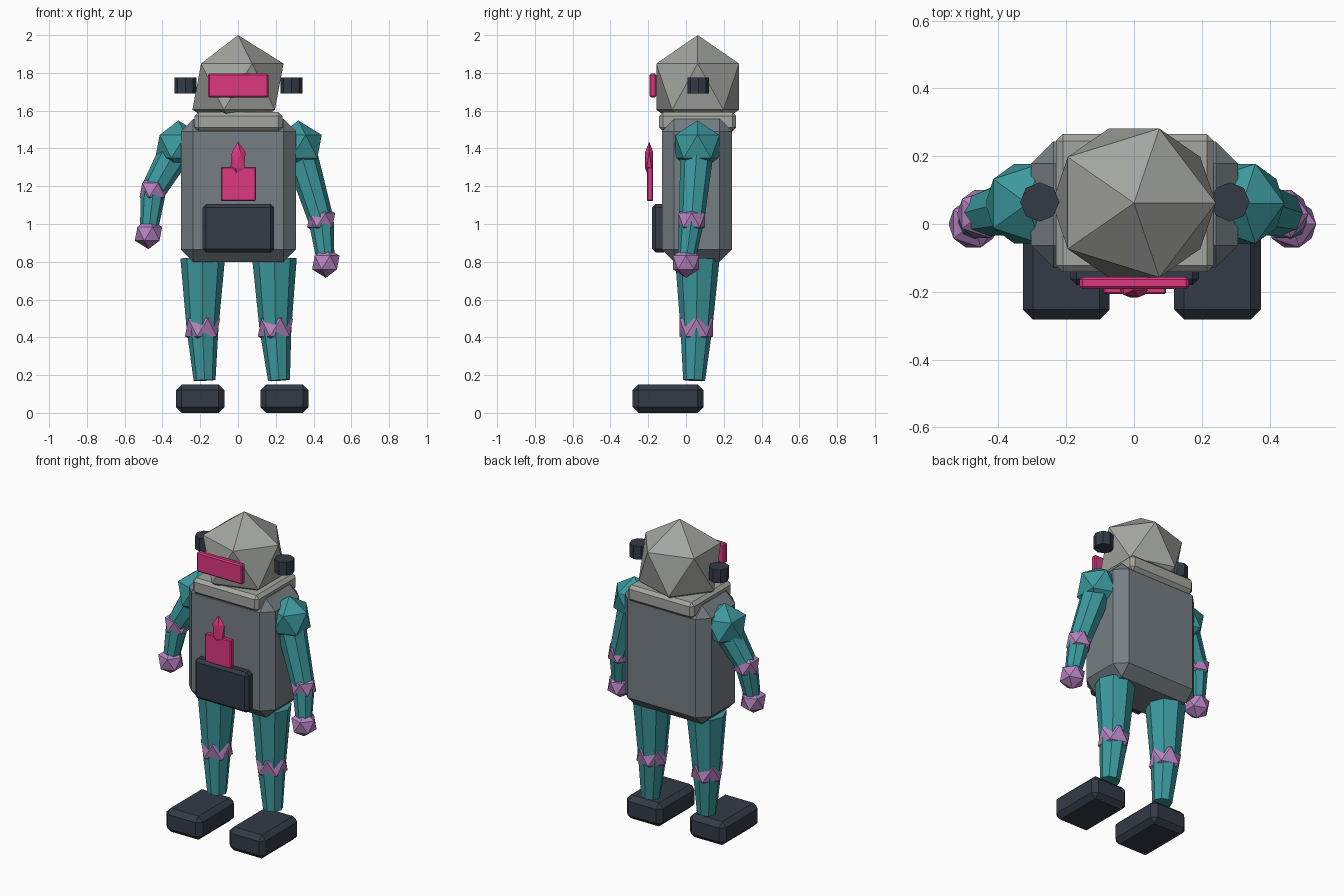
import bpy
from mathutils import Vector

cube = bpy.data.objects.get("Cube")
if cube:
    bpy.data.objects.remove(cube, do_unlink=True)


def make_material(name, rgb):
    mat = bpy.data.materials.new(name)
    mat.use_nodes = True
    mat.diffuse_color = (*rgb, 1)
    mat.node_tree.nodes["Principled BSDF"].inputs["Base Color"].default_value = (*rgb, 1)
    return mat


LIGHT_GREY = make_material("light_grey", (0.37, 0.38, 0.35))
STEEL = make_material("steel_grey", (0.18, 0.21, 0.23))
TEAL = make_material("teal", (0.045, 0.32, 0.34))
PURPLE = make_material("purple", (0.47, 0.23, 0.53))
PINK = make_material("pink", (0.72, 0.038, 0.21))
DARK = make_material("dark_slate", (0.033, 0.043, 0.063))


def finish(name, mat):
    obj = bpy.context.object
    obj.name = obj.data.name = name
    obj.data.materials.append(mat)
    return obj


def box(name, mat, low, high, bevel):
    """Chamfered box between two opposite corners."""
    low, high = Vector(low), Vector(high)
    bpy.ops.mesh.primitive_cube_add(size=1, location=(low + high) / 2)
    obj = finish(name, mat)
    for vert in obj.data.vertices:
        vert.co = vert.co * (high - low)
    mod = obj.modifiers.new("chamfer", "BEVEL")
    mod.width, mod.segments = bevel, 1
    return obj


def gem(name, mat, centre, radii):
    """Icosahedron stretched to the given radii."""
    bpy.ops.mesh.primitive_ico_sphere_add(subdivisions=1, radius=1, location=centre)
    obj = finish(name, mat)
    obj.scale = radii
    return obj


def limb(name, mat, bottom, top, r_bottom, r_top):
    """Eight-sided tapered limb between two points."""
    bottom, top = Vector(bottom), Vector(top)
    axis = top - bottom
    bpy.ops.mesh.primitive_cone_add(vertices=8, radius1=r_bottom, radius2=r_top,
                                    depth=axis.length, location=(bottom + top) / 2)
    obj = finish(name, mat)
    obj.rotation_mode = "QUATERNION"
    obj.rotation_quaternion = Vector((0, 0, 1)).rotation_difference(axis)
    return obj


# Head with visor and ear drums
gem("head", LIGHT_GREY, (0, 0.062, 1.727), (0.27, 0.258, 0.273))
box("visor", PINK, (-0.16, -0.192, 1.67), (0.162, -0.156, 1.796), 0.008)
for side, x in (("right", -0.278), ("left", 0.283)):
    bpy.ops.mesh.primitive_cylinder_add(vertices=8, radius=0.058, depth=0.084,
                                        location=(x, 0.065, 1.733))
    finish(side + "_ear", DARK)

# Body with collar, belly plate and chest emblem
box("torso", STEEL, (-0.303, -0.128, 0.8), (0.307, 0.243, 1.556), 0.065)
box("collar", LIGHT_GREY, (-0.23, -0.142, 1.49), (0.235, 0.265, 1.592), 0.02)
box("belly_plate", DARK, (-0.187, -0.18, 0.85), (0.191, -0.1, 1.105), 0.018)
box("chest_badge", PINK, (-0.09, -0.207, 1.122), (0.095, -0.174, 1.302), 0.005)
gem("badge_flame", PINK, (0, -0.195, 1.338), (0.045, 0.025, 0.098))

# Arms: shoulder, elbow and hand points, the right one held higher
ARMS = (("right", (-0.315, 0.06, 1.41), (-0.447, 0.03, 1.18), (-0.474, 0, 0.948)),
        ("left", (0.32, 0.06, 1.41), (0.44, 0.03, 1.02), (0.465, 0, 0.796)))
for side, shoulder, elbow, hand in ARMS:
    gem(side + "_shoulder", TEAL, shoulder, (0.138,) * 3)
    limb(side + "_upper_arm", TEAL, elbow, shoulder, 0.067, 0.09)
    gem(side + "_elbow", PURPLE, elbow, (0.083,) * 3)
    limb(side + "_forearm", TEAL, hand, elbow, 0.046, 0.067)
    gem(side + "_hand", PURPLE, hand, (0.081,) * 3)

# Legs: hip, knee and ankle points, and foot centre
LEGS = (("right", (-0.187, 0.06, 0.818), (-0.188, 0.055, 0.452), (-0.177, 0.043, 0.172), -0.2),
        ("left", (0.193, 0.06, 0.818), (0.198, 0.055, 0.452), (0.217, 0.043, 0.172), 0.246))
for side, hip, knee, ankle, foot_x in LEGS:
    limb(side + "_thigh", TEAL, knee, hip, 0.085, 0.118)
    gem(side + "_knee", PURPLE, knee, (0.104,) * 3)
    limb(side + "_shin", TEAL, ankle, knee, 0.058, 0.085)
    box(side + "_foot", DARK, (foot_x - 0.128, -0.282, 0), (foot_x + 0.128, 0.092, 0.15), 0.03)
